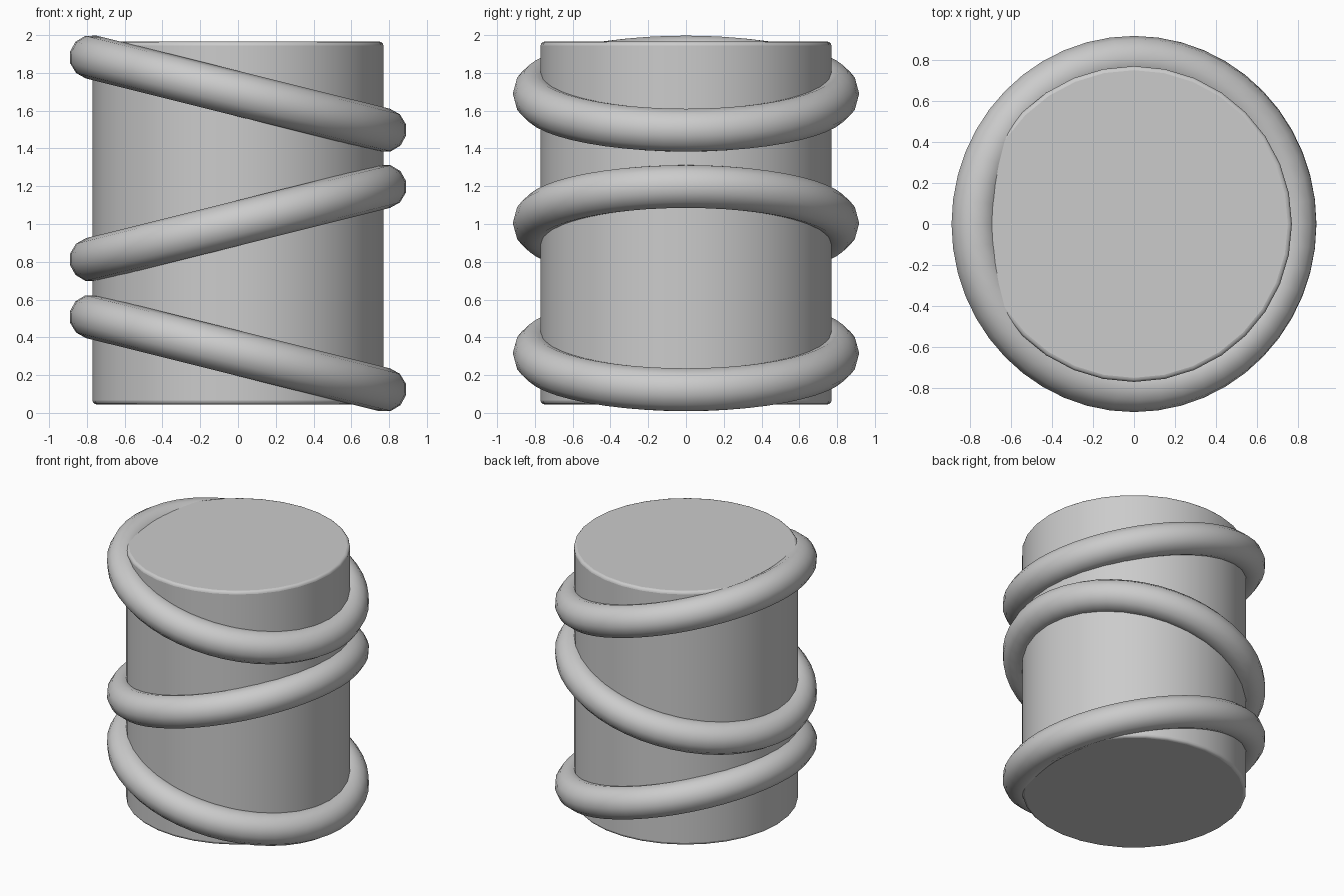
import bpy
import math

if "Cube" in bpy.data.objects:
    bpy.data.objects.remove(bpy.data.objects["Cube"])


def smooth(obj):
    bpy.ops.object.select_all(action='DESELECT')
    obj.select_set(True)
    bpy.context.view_layer.objects.active = obj
    bpy.ops.object.shade_smooth_by_angle(angle=math.radians(40))


# Solid drum with softly bevelled rims
z0, z1 = 0.045, 1.965
bpy.ops.mesh.primitive_cylinder_add(vertices=32, radius=0.77, depth=z1 - z0,
                                    location=(0, 0, (z0 + z1) / 2))
drum = bpy.context.object
drum.name = "drum"
bevel = drum.modifiers.new("rim_bevel", 'BEVEL')
bevel.width = 0.02
bevel.segments = 3
bevel.limit_method = 'ANGLE'
bevel.angle_limit = math.radians(40)
smooth(drum)

# Three rings around the drum, tilted alternately left and right
for name, z, tilt in (("lower_ring", 0.316, 14),
                      ("middle_ring", 1.005, -14),
                      ("upper_ring", 1.69, 14)):
    bpy.ops.mesh.primitive_torus_add(major_radius=0.80, minor_radius=0.117,
                                     major_segments=48, minor_segments=12,
                                     location=(0, 0, z),
                                     rotation=(0, math.radians(tilt), 0))
    ring = bpy.context.object
    ring.name = name
    smooth(ring)
